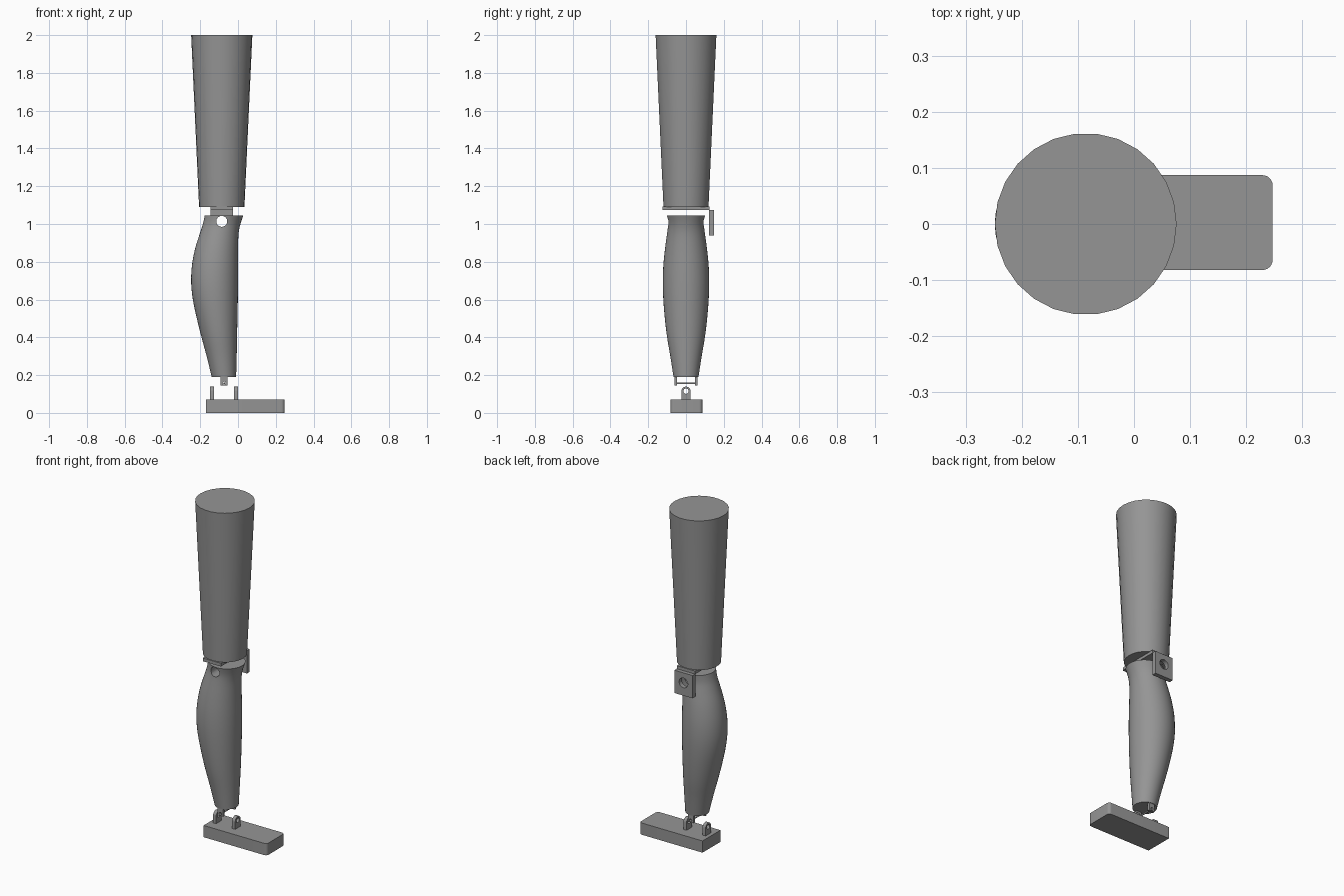
import bpy, bmesh, math
from mathutils import Vector, Matrix

if "Cube" in bpy.data.objects:
    bpy.data.objects.remove(bpy.data.objects["Cube"], do_unlink=True)

grey = bpy.data.materials.new("mid_grey")
grey.use_nodes = True
colour = (0.3, 0.3, 0.3, 1)
grey.diffuse_color = colour
grey.node_tree.nodes["Principled BSDF"].inputs["Base Color"].default_value = colour

AXIS_X = -0.086   # centre line of the leg


def finish(name, bm):
    bmesh.ops.recalc_face_normals(bm, faces=bm.faces)
    mesh = bpy.data.meshes.new(name)
    bm.to_mesh(mesh)
    bm.free()
    mesh.materials.append(grey)
    obj = bpy.data.objects.new(name, mesh)
    bpy.context.collection.objects.link(obj)
    return obj


def activate(obj):
    bpy.ops.object.select_all(action='DESELECT')
    obj.select_set(True)
    bpy.context.view_layer.objects.active = obj


def smooth(obj):
    activate(obj)
    bpy.ops.object.shade_smooth_by_angle(angle=math.radians(35))


def prism(name, outline, direction):
    """Extrude a closed outline of 3D points along a direction."""
    bm = bmesh.new()
    face = bm.faces.new([bm.verts.new(p) for p in outline])
    moved = bmesh.ops.extrude_face_region(bm, geom=[face], use_keep_orig=True)["geom"]
    verts = [g for g in moved if isinstance(g, bmesh.types.BMVert)]
    bmesh.ops.translate(bm, verts=verts, vec=direction)
    return finish(name, bm)


def box(name, low, high):
    (x0, y0, z0), (x1, y1, z1) = low, high
    return prism(name, [(x0, y0, z0), (x1, y0, z0), (x1, y1, z0), (x0, y1, z0)], (0, 0, z1 - z0))


def rod(name, centre, radius, length, axis, sides=24):
    bm = bmesh.new()
    turn = Vector((0, 0, 1)).rotation_difference(Vector(axis)).to_matrix().to_4x4()
    bmesh.ops.create_cone(bm, cap_ends=True, segments=sides, radius1=radius, radius2=radius,
                          depth=length, matrix=Matrix.Translation(centre) @ turn)
    return finish(name, bm)


def drill(obj, centre, radius, axis):
    """Cut a round through hole and remove the cutter."""
    cutter = rod("hole_cutter", centre, radius, 0.6 if axis[1] else 0.08, axis)
    cutter.hide_render = True
    mod = obj.modifiers.new("hole", 'BOOLEAN')
    mod.operation = 'DIFFERENCE'
    mod.solver = 'EXACT'
    mod.object = cutter
    activate(obj)
    bpy.ops.object.modifier_apply(modifier=mod.name)
    bpy.data.objects.remove(cutter, do_unlink=True)
    smooth(obj)


def loft(name, sections, sides, steps):
    """Skin ellipses given as (z, x_back, x_front, half_depth), eased between sections."""
    pts = [Vector(s) for s in sections]
    rows = []
    for i in range(len(pts) - 1):
        a, b, c, d = pts[max(i - 1, 0)], pts[i], pts[i + 1], pts[min(i + 2, len(pts) - 1)]
        for k in range(steps):
            t = k / steps
            rows.append(b + (c - a) * t / 2 + (2 * a - 5 * b + 4 * c - d) * t * t / 2
                        + (3 * b - a - 3 * c + d) * t ** 3 / 2)
    rows.append(pts[-1])
    bm = bmesh.new()
    rings = []
    for z, x0, x1, depth in rows:
        angles = [2 * math.pi * j / sides for j in range(sides)]
        rings.append([bm.verts.new(((x0 + x1) / 2 + (x1 - x0) / 2 * math.cos(a),
                                    depth * math.sin(a), z)) for a in angles])
    for low, high in zip(rings, rings[1:]):
        for j in range(sides):
            n = (j + 1) % sides
            bm.faces.new((low[j], low[n], high[n], high[j]))
    bm.faces.new(rings[0][::-1])
    bm.faces.new(rings[-1])
    return finish(name, bm)


# Thigh: plain tapered drum
thigh = loft("thigh", [(1.09, AXIS_X - 0.12, AXIS_X + 0.12, 0.12),
                       (2.0, AXIS_X - 0.162, AXIS_X + 0.162, 0.162)], 26, 1)
smooth(thigh)

# Calf: shaped limb with a cross hole at the knee
calf = loft("calf", [
    (0.19, -0.139, -0.010, 0.066),
    (0.30, -0.166, -0.007, 0.083),
    (0.40, -0.193, -0.005, 0.100),
    (0.50, -0.218, -0.003, 0.112),
    (0.60, -0.239, -0.001, 0.120),
    (0.69, -0.248, 0.000, 0.123),
    (0.78, -0.244, 0.000, 0.120),
    (0.87, -0.227, 0.000, 0.111),
    (0.95, -0.202, 0.003, 0.100),
    (1.00, -0.186, 0.013, 0.095),
    (1.045, -0.176, 0.028, 0.100)], 40, 3)
drill(calf, (AXIS_X, 0, 1.014), 0.029, (0, 1, 0))

# Knee bracket: strap under the thigh and a hanging plate at the side
box("knee_strap", (AXIS_X - 0.06, -0.124, 1.073), (AXIS_X + 0.06, 0.124, 1.092))
knee_plate = box("knee_plate", (AXIS_X - 0.06, 0.121, 0.938), (AXIS_X + 0.06, 0.147, 1.074))
drill(knee_plate, (AXIS_X, 0, 1.014), 0.029, (0, 1, 0))

# Ankle lugs below the calf, joined by a thin pin
for side, label in ((1, "left"), (-1, "right")):
    y = side * 0.055
    lug = box("ankle_lug_" + label, (-0.092, y - 0.007, 0.145), (-0.055, y + 0.007, 0.192))
    drill(lug, (-0.0735, 0, 0.158), 0.008, (0, 1, 0))
smooth(rod("ankle_pin", (-0.0735, 0, 0.157), 0.005, 0.094, (0, 1, 0), 12))

# Foot: slab with rounded toe corners
radius = 0.018
heel, toe, y0, y1 = -0.17, 0.247, -0.082, 0.087
outline = [(heel, y1, 0), (heel, y0, 0)]
for cy, start in ((y0 + radius, -90), (y1 - radius, 0)):
    for k in range(7):
        a = math.radians(start + 15 * k)
        outline.append((toe - radius + radius * math.cos(a), cy + radius * math.sin(a), 0))
smooth(prism("foot", outline, (0, 0, 0.07)))

# Foot eyelets: round-topped tabs with a hole
for x, label in ((-0.147, "heel"), (-0.021, "toe")):
    shape = [(x, -0.025, 0.068), (x, 0.025, 0.068)]
    for k in range(13):
        a = math.pi * k / 12
        shape.append((x, 0.025 * math.cos(a), 0.114 + 0.025 * math.sin(a)))
    eyelet = prism("foot_eyelet_" + label, shape, (0.02, 0, 0))
    drill(eyelet, (x + 0.01, 0, 0.115), 0.014, (1, 0, 0))
